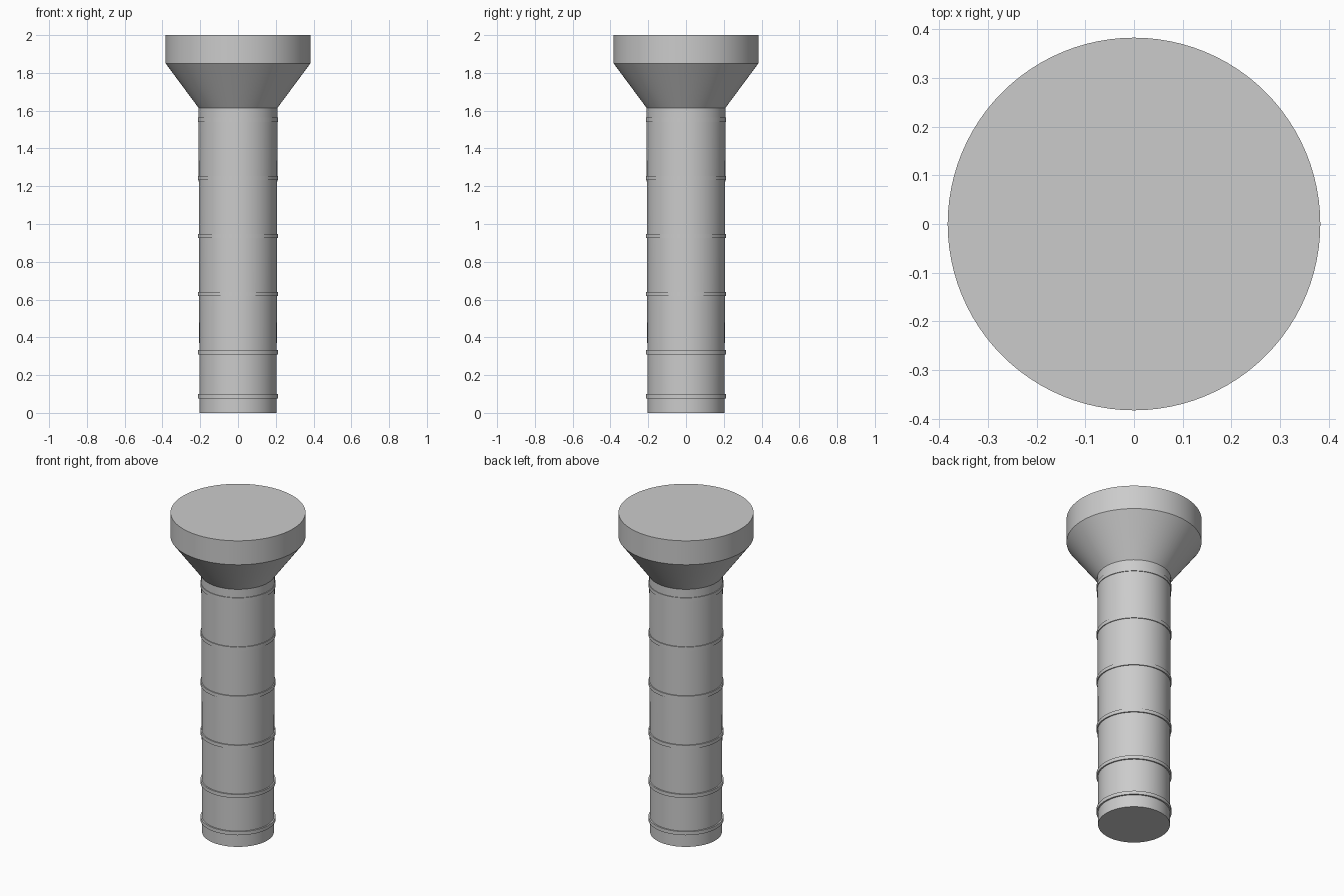
import bpy
import bmesh
from math import radians

cube = bpy.data.objects.get("Cube")
if cube:
    bpy.data.objects.remove(cube, do_unlink=True)

SEGMENTS = 96
stone = bpy.data.materials.new("grey_stone")
stone.use_nodes = True
stone.diffuse_color = (0.6, 0.6, 0.6, 1)
stone.node_tree.nodes["Principled BSDF"].inputs["Base Color"].default_value = (0.6, 0.6, 0.6, 1)


def turned(name, profile, closed=False):
    """Revolve (radius, height) points; cap the ends, or close the loop."""
    bm = bmesh.new()
    verts = [bm.verts.new((r, 0, z)) for r, z in profile]
    edges = [bm.edges.new(pair) for pair in zip(verts, verts[1:])]
    if closed:
        edges.append(bm.edges.new((verts[-1], verts[0])))
    bmesh.ops.spin(bm, geom=verts + edges, cent=(0, 0, 0), axis=(0, 0, 1),
                   angle=radians(360), steps=SEGMENTS)
    bmesh.ops.remove_doubles(bm, verts=bm.verts, dist=0.0001)
    if not closed:
        bmesh.ops.holes_fill(bm, edges=[e for e in bm.edges if e.is_boundary], sides=0)
    bmesh.ops.recalc_face_normals(bm, faces=bm.faces)
    mesh = bpy.data.meshes.new(name)
    bm.to_mesh(mesh)
    bm.free()
    mesh.materials.append(stone)
    obj = bpy.data.objects.new(name, mesh)
    bpy.context.collection.objects.link(obj)
    bpy.ops.object.select_all(action="DESELECT")
    obj.select_set(True)
    bpy.context.view_layer.objects.active = obj
    bpy.ops.object.shade_smooth_by_angle(angle=radians(30))
    return obj


# Slightly tapered shaft and flared capital
turned("shaft", [(0.204, 0), (0.209, 1.615)])
turned("capital", [(0.209, 1.615), (0.383, 1.85), (0.383, 2.0)])

# Thin bands around the shaft
for i, z in enumerate((0.088, 0.321, 0.629, 0.937, 1.244, 1.552)):
    turned(f"band_{i + 1}", [(0.198, z - 0.011), (0.213, z - 0.011),
                             (0.213, z + 0.011), (0.198, z + 0.011)], closed=True)
